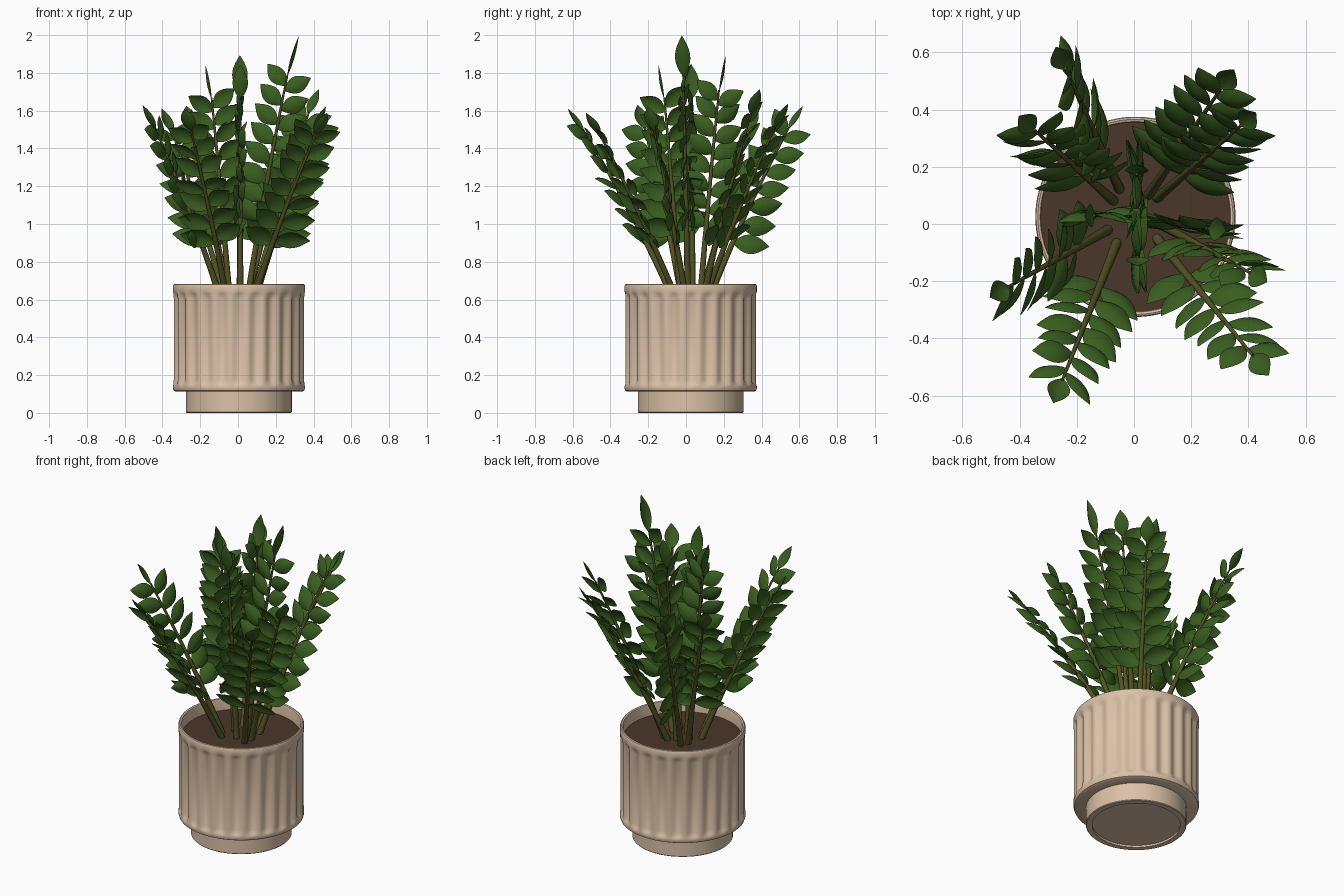
import bpy, bmesh, math, random
from mathutils import Vector, Matrix

if "Cube" in bpy.data.objects:
    bpy.data.objects.remove(bpy.data.objects["Cube"])

random.seed(4)
CX, CY = 0.005, 0.025          # pot axis


def material(name, rgb):
    m = bpy.data.materials.new(name)
    m.diffuse_color = (*rgb, 1)
    m.use_nodes = True
    m.node_tree.nodes["Principled BSDF"].inputs["Base Color"].default_value = m.diffuse_color
    return m


CLAY = material("beige clay", (0.71, 0.535, 0.39))
SOIL = material("brown soil", (0.07, 0.037, 0.022))
STEM = material("olive stem", (0.085, 0.085, 0.018))
LEAF = material("deep green leaf", (0.041, 0.11, 0.014))


def finish(bm, name, mat, angle=40, normals=True):
    if normals:
        bmesh.ops.recalc_face_normals(bm, faces=bm.faces)
    me = bpy.data.meshes.new(name)
    bm.to_mesh(me)
    bm.free()
    me.materials.append(mat)
    ob = bpy.data.objects.new(name, me)
    bpy.context.collection.objects.link(ob)
    bpy.ops.object.select_all(action='DESELECT')
    ob.select_set(True)
    bpy.context.view_layer.objects.active = ob
    bpy.ops.object.shade_smooth_by_angle(angle=math.radians(angle))
    return ob


def lathe(name, profile, mat, seg, flutes=24, caps=False):
    """Spin (radius, z, flute depth) points around the pot axis."""
    bm = bmesh.new()
    rings = []
    for r, z, d in profile:
        ring = []
        for i in range(seg):
            a = 2 * math.pi * i / seg
            rr = r - d * math.cos(flutes * a / 2) ** 2
            ring.append(bm.verts.new((CX + rr * math.cos(a), CY + rr * math.sin(a), z)))
        rings.append(ring)
    for lo, hi in zip(rings, rings[1:]):
        for i in range(seg):
            j = (i + 1) % seg
            bm.faces.new((lo[i], lo[j], hi[j], hi[i]))
    if caps:
        bm.faces.new(rings[0])
        bm.faces.new(rings[-1])
    return finish(bm, name, mat, 40)


# Fluted pot with plain rim
lathe("pot", [(0.25, 0.112, 0), (0.335, 0.112, 0), (0.346, 0.118, 0), (0.35, 0.13, 0),
              (0.35, 0.142, 0), (0.349, 0.152, 0.006), (0.348, 0.175, 0.017),
              (0.348, 0.605, 0.017), (0.349, 0.63, 0.006),
              (0.35, 0.642, 0), (0.35, 0.672, 0), (0.347, 0.68, 0), (0.341, 0.683, 0),
              (0.333, 0.68, 0), (0.33, 0.67, 0), (0.33, 0.59, 0)], CLAY, 240)
# Foot with recessed underside
lathe("pot_foot", [(0.245, 0.015, 0), (0.245, 0.0, 0), (0.276, 0.0, 0), (0.28, 0.004, 0),
                   (0.28, 0.115, 0)], CLAY, 96)
lathe("foot_underside", [(0.246, 0.012, 0), (0.246, 0.018, 0)], CLAY, 96, caps=True)
lathe("soil", [(0.331, 0.6, 0), (0.331, 0.61, 0)], SOIL, 96, caps=True)


def leaf(bm, p, d, n, length, width, bend=0.08):
    """Pointed, domed leaf blade from p along d, facing n."""
    d = d.normalized()
    s = d.cross(n).normalized()
    n = s.cross(d)
    rows, cols = 9, (-1, -0.5, 0, 0.5, 1)
    grid = []
    for i in range(rows + 1):
        t = i / rows
        w = width / 2 * max(math.sin(math.pi * t ** 0.92), 0.015) ** 0.95
        grid.append([bm.verts.new(p + d * length * t + s * w * c
                                  + n * (0.35 * w * (1 - c * c) - bend * length * t * t))
                     for c in cols])
    for a, b in zip(grid, grid[1:]):
        for k in range(4):
            bm.faces.new((a[k], a[k + 1], b[k + 1], b[k]))


def branch(name, base, end, twist, pairs, tip):
    """Tapered stem with alternating leaflets and one leaf at the tip."""
    base, end = Vector((*base, 0.6)), Vector(end)
    span = end - base
    ctrl = base + Vector((span.x * 0.43, span.y * 0.43, span.z * 0.5))

    def point(t):
        return base * (1 - t) ** 2 + ctrl * 2 * t * (1 - t) + end * t * t

    def tangent(t):
        return ((ctrl - base) * (1 - t) + (end - ctrl) * t).normalized()

    out = Vector((span.x, span.y, 0)).normalized()
    flat = Vector((-out.y, out.x, 0))
    # stem tube
    bm = bmesh.new()
    rings = []
    for i in range(13):
        t = i / 12
        T = tangent(t)
        u = T.cross(flat).normalized()
        r = 0.018 * (1 - t) + 0.005 * t
        rings.append([bm.verts.new(point(t) + (flat * math.cos(a) + u * math.sin(a)) * r)
                      for a in [k * math.pi / 5 for k in range(10)]])
    for lo, hi in zip(rings, rings[1:]):
        for k in range(10):
            bm.faces.new((lo[k], lo[(k + 1) % 10], hi[(k + 1) % 10], hi[k]))
    bm.faces.new(rings[0])
    bm.faces.new(rings[-1])
    finish(bm, name + "_stem", STEM)
    # leaflets
    bm = bmesh.new()
    for i in range(pairs):
        for sgn in (-1, 1):
            f = (i + (0.25 if sgn > 0 else 0)) / (pairs - 0.75)
            t = 0.33 + 0.62 * f
            T = tangent(t)
            side = Matrix.Rotation(math.radians(twist), 3, T) @ flat
            n = side.cross(T)
            if n.z < 0:
                n = -n
            ang = math.radians(66 - 16 * f + random.uniform(-6, 6))
            d = T * math.cos(ang) + side * sgn * math.sin(ang)
            n = Matrix.Rotation(random.uniform(-0.4, 0.4), 3, d) @ n
            d = d + n * random.uniform(-0.15, 0.15)
            leaf(bm, point(t), d, n, 0.195 - 0.04 * f, 0.11 - 0.02 * f)
    T = tangent(1)
    leaf(bm, end - T * 0.01, T, flat.cross(T), tip, 0.082, -0.08)
    finish(bm, name + "_leaves", LEAF, 60, normals=False)


# Inner branches: leaflets lie in the plane of the lean
inner = [("right_inner", (0.05, 0.01), (0.262, -0.015, 1.79), 0.225),
         ("left_inner", (-0.045, 0.035), (-0.14, 0.03, 1.67), 0.185),
         ("back_inner", (0.01, 0.075), (0.01, 0.175, 1.71), 0.195),
         ("front_inner", (0.012, -0.03), (0.012, -0.115, 1.67), 0.185)]
for name, base, end, tip in inner:
    branch(name, base, end, 90, 8, tip)

# Outer branches: leaflets spread sideways, some twisted
outer = [("front_left", (-0.06, -0.065), (-0.25, -0.545, 1.5), 0),
         ("front_right", (0.08, -0.05), (0.415, -0.46, 1.48), -20),
         ("left", (-0.09, -0.02), (-0.44, -0.22, 1.51), -45),
         ("back_left", (-0.05, 0.12), (-0.24, 0.545, 1.51), 65),
         ("left_back", (-0.07, 0.08), (-0.35, 0.33, 1.49), -35),
         ("back", (0.05, 0.1), (0.305, 0.475, 1.52), 5),
         ("back_right", (0.08, 0.09), (0.375, 0.345, 1.59), 30),
         ("right", (0.09, 0.0), (0.405, -0.17, 1.5), -60)]
for name, base, end, twist in outer:
    branch(name, base, end, twist, 7, 0.15)
